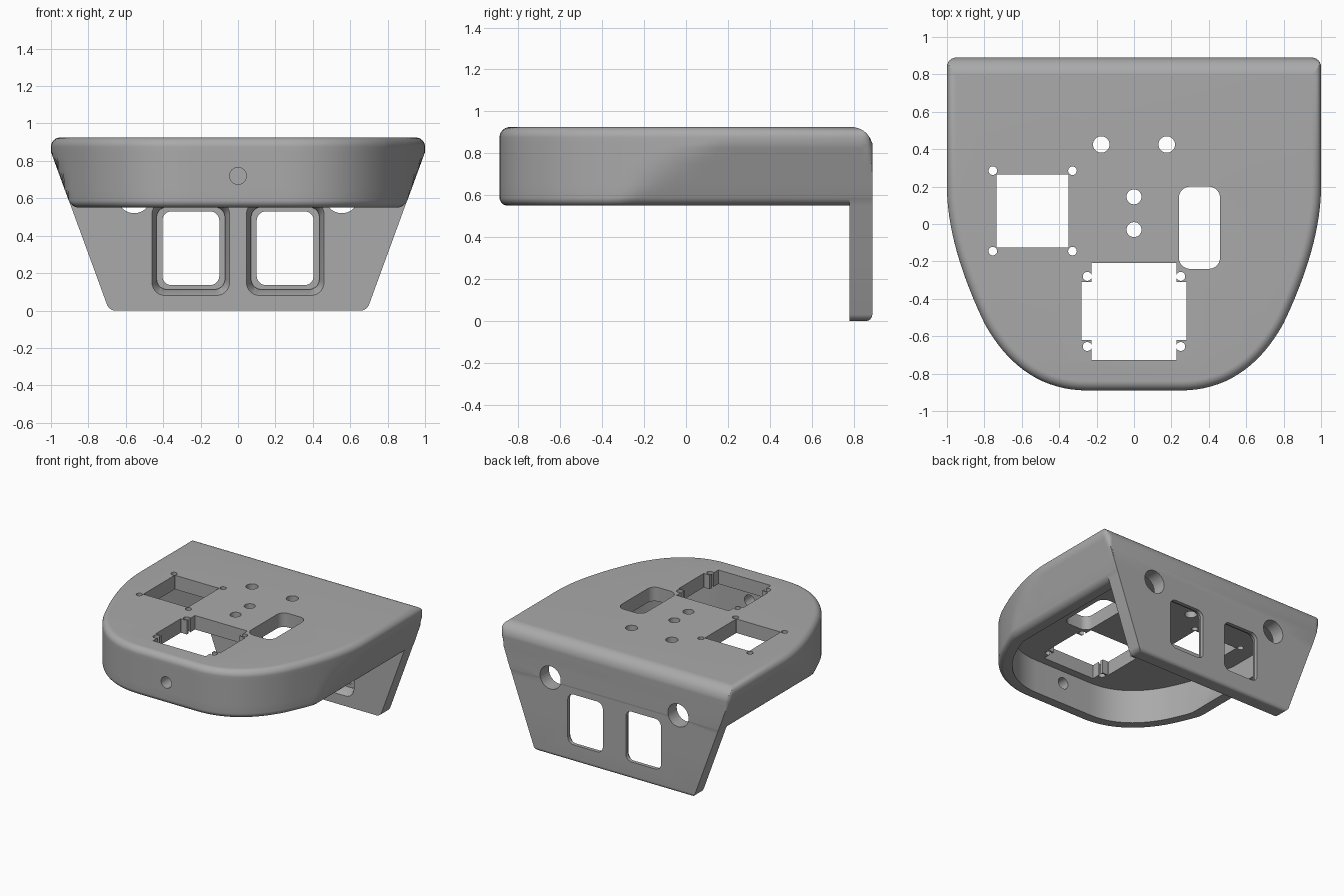
import bpy, bmesh, math
from mathutils import Vector
from mathutils.geometry import interpolate_bezier

cube = bpy.data.objects.get("Cube")
if cube:
    bpy.data.objects.remove(cube, do_unlink=True)

grey = bpy.data.materials.new("plain_grey")
grey.use_nodes = True
COLOUR = (0.4, 0.4, 0.4, 1)
grey.diffuse_color = COLOUR
grey.node_tree.nodes["Principled BSDF"].inputs["Base Color"].default_value = COLOUR

TOP, SKIRT, BACK, WALL, ROUND = 0.925, 0.55, 0.89, 0.10, 0.05


def solid(name, rings):
    """Closed solid lofted through rings of equal point count."""
    bm = bmesh.new()
    loops = [[bm.verts.new(p) for p in ring] for ring in rings]
    n = len(loops[0])
    for a, b in zip(loops, loops[1:]):
        for i in range(n):
            j = (i + 1) % n
            bm.faces.new((a[i], a[j], b[j], b[i]))
    bm.faces.new(loops[0][::-1])
    bm.faces.new(loops[-1])
    bmesh.ops.remove_doubles(bm, verts=bm.verts, dist=0.0002)
    bmesh.ops.recalc_face_normals(bm, faces=bm.faces)
    mesh = bpy.data.meshes.new(name)
    bm.to_mesh(mesh)
    bm.free()
    mesh.materials.append(grey)
    obj = bpy.data.objects.new(name, mesh)
    bpy.context.collection.objects.link(obj)
    return obj


def combine(target, other, operation):
    mod = target.modifiers.new(operation.lower(), 'BOOLEAN')
    mod.operation, mod.solver, mod.object = operation, 'EXACT', other
    bpy.context.view_layer.objects.active = target
    bpy.ops.object.modifier_apply(modifier=mod.name)
    bpy.data.objects.remove(other, do_unlink=True)


# Plan outline: rounded nose, swelling flanks, straight sides, small back corners
def curve(points, count):
    return [v.xy for v in interpolate_bezier(*[Vector((x, y, 0)) for x, y in points], count)]


half = curve([(0.25, -BACK), (0.5, -BACK), (0.68, -0.75), (0.8, -0.53)], 18)
half += curve([(0.8, -0.53), (0.91, -0.3), (1, -0.04), (1, 0.2)], 18)[1:]
half += [Vector((1 - ROUND + ROUND * math.cos(a), BACK - ROUND + ROUND * math.sin(a)))
         for a in [math.pi / 2 * i / 6 for i in range(7)]]
outline = half + [Vector((-p.x, p.y)) for p in reversed(half)]


def ring(z, inset, y_low=-2, y_high=2):
    """Outline at height z, moved inward and trimmed by the sloping sides."""
    n = len(outline)
    limit = min(1, 0.69 + 0.366 * z) - inset
    points = []
    for i, p in enumerate(outline):
        t = (outline[(i + 1) % n] - outline[i - 1]).normalized()
        q = p + Vector((-t.y, t.x)) * inset
        points.append((max(-limit, min(limit, q.x)), max(y_low, min(y_high, q.y)), z))
    return points


def fillet(r, steps=8):
    """Height from the edge and inset of a quarter round."""
    angles = [math.pi / 2 * i / steps for i in range(steps + 1)]
    return [(r - r * math.cos(a), r - r * math.sin(a)) for a in angles]


# Outer skirt and top, with a larger round along the back edge
rings = [ring(SKIRT + h, e) for h, e in fillet(0.04)]
BIG = 0.1
rings += [ring(z, 0) for z in (0.65, 0.75, TOP - BIG, 0.847)]
for h, e in reversed(fillet(ROUND, 10)):
    rise = BIG - h
    rings.append(ring(TOP - h, e, y_high=BACK - BIG + math.sqrt(BIG * BIG - rise * rise)))
body = solid("housing", rings)

# Open cavity beneath the top
cavity = solid("cavity", [ring(z, WALL, y_high=0.785) for z in (0.4, SKIRT, 0.7, 0.815)])
combine(body, cavity, 'DIFFERENCE')

# Back panel with rounded lower edge
panel_rings = []
for h, e in fillet(0.03):
    panel_rings.append(ring(h, e + 0.001, y_low=0.78))
panel_rings += [ring(z, 0.001, y_low=0.78) for z in (0.3, SKIRT, 0.7, 0.84)]
combine(body, solid("back_panel", panel_rings), 'UNION')


# Openings
def rounded(cx, cy, w, h, r, steps=8):
    points = []
    for k, (sx, sy) in enumerate(((1, 1), (-1, 1), (-1, -1), (1, -1))):
        for i in range(steps + 1):
            a = math.pi / 2 * (k + i / steps)
            points.append((cx + sx * (w / 2 - r) + r * math.cos(a),
                           cy + sy * (h / 2 - r) + r * math.sin(a)))
    return points


def cut_top(x, y, w, h, r=0.001):
    steps = 1 if r < 0.01 else 8
    profile = rounded(x, y, w, h, r, steps)
    combine(body, solid("cutter", [[(a, b, z) for a, b in profile] for z in (0.7, 1.1)]),
            'DIFFERENCE')


def cut_along_y(layers):
    combine(body, solid("cutter", [[(a, y, b) for a, b in rounded(*shape)]
                                   for y, shape in layers]), 'DIFFERENCE')


# Large front window with four corner tabs
cut_top(0, -0.465, 0.56, 0.31)
cut_top(0, -0.468, 0.456, 0.52)
# Square window and rounded slot
cut_top(-0.542, 0.07, 0.385, 0.39)
cut_top(0.35, -0.02, 0.22, 0.44, 0.06)

# Round holes through the top
holes = [(0, 0.145, 0.04), (0, -0.03, 0.04)]
for side in (-1, 1):
    holes.append((side * 0.175, 0.425, 0.044))
    holes += [(side * 0.25, y, 0.024) for y in (-0.28, -0.655)]
    holes += [(-0.542 + side * 0.213, y, 0.023) for y in (0.285, -0.145)]
for x, y, r in holes:
    cut_top(x, y, 2 * r, 2 * r, r)

# Stepped windows and round holes in the back panel, and the nose hole
for side in (-1, 1):
    x, z = side * 0.2525, 0.333
    outer, inner = (x, z, 0.415, 0.505, 0.07), (x, z, 0.365, 0.44, 0.055)
    cut_along_y([(0.7, outer), (0.78, outer), (0.84, inner), (0.86, inner)])
    through = (x, z, 0.305, 0.395, 0.05)
    cut_along_y([(0.75, through), (1.0, through)])
    port = (side * 0.555, 0.61, 0.18, 0.18, 0.09)
    cut_along_y([(0.7, port), (1.0, port)])
nose = (0, 0.72, 0.09, 0.09, 0.045)
cut_along_y([(-1.0, nose), (-0.7, nose)])

# Smooth shading with crisp edges
bpy.ops.object.select_all(action='DESELECT')
body.select_set(True)
bpy.context.view_layer.objects.active = body
bpy.ops.object.shade_smooth_by_angle(angle=math.radians(30))
